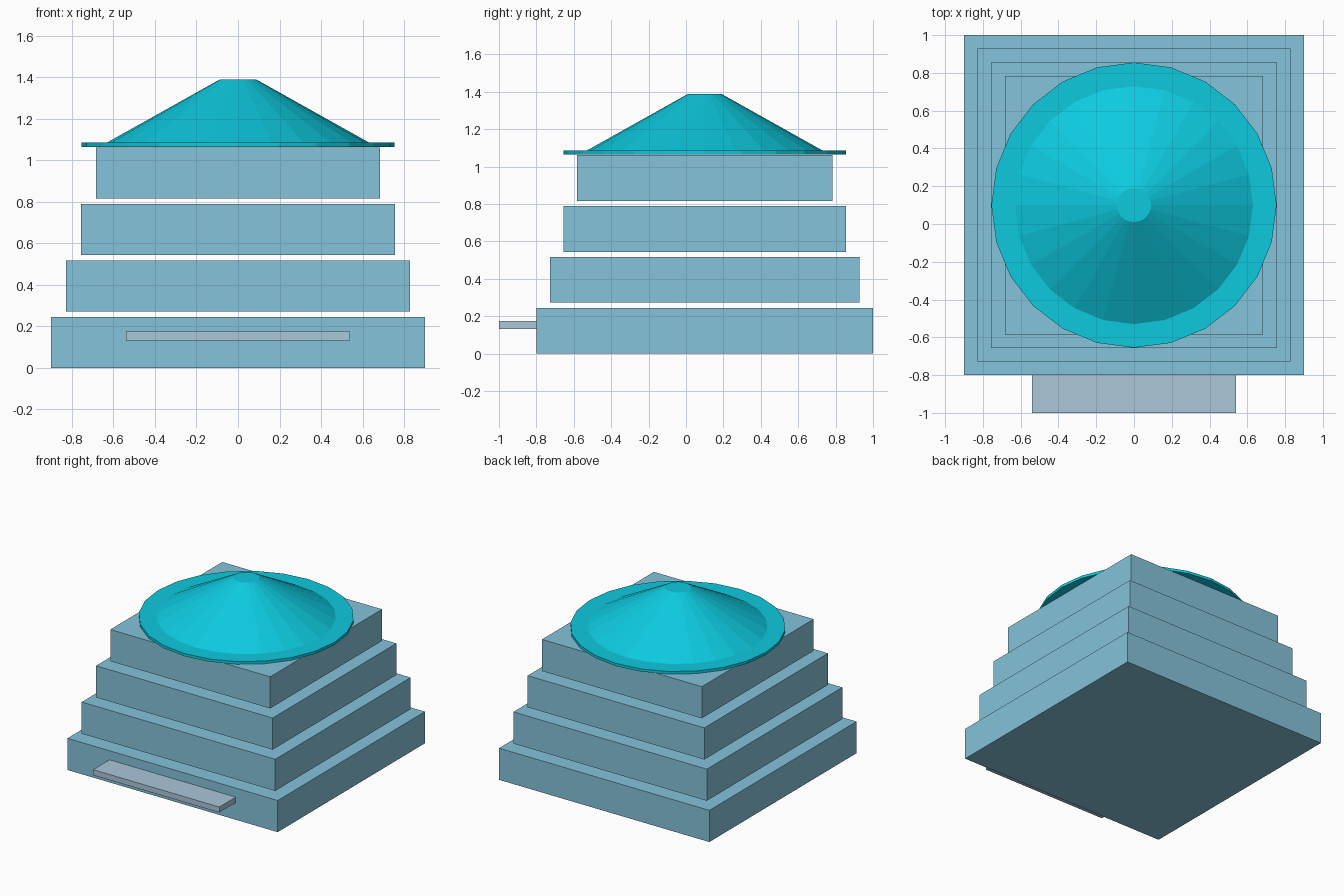
import bpy

if "Cube" in bpy.data.objects:
    bpy.data.objects.remove(bpy.data.objects["Cube"])

CY = 0.1  # tower centre along y


def material(name, rgb):
    m = bpy.data.materials.new(name)
    m.diffuse_color = (*rgb, 1.0)
    m.use_nodes = True
    m.node_tree.nodes["Principled BSDF"].inputs["Base Color"].default_value = m.diffuse_color
    return m


wall_mat = material("pale_blue", (0.235, 0.546, 0.708))
roof_mat = material("cyan", (0.004, 0.59, 0.74))
step_mat = material("grey_blue", (0.41, 0.57, 0.70))


def box(name, x, y, z, mat):
    """Box spanning the given (min, max) ranges."""
    bpy.ops.mesh.primitive_cube_add(size=1, location=[(a + b) / 2 for a, b in (x, y, z)])
    ob = bpy.context.object
    ob.name = name
    ob.scale = [b - a for a, b in (x, y, z)]
    bpy.ops.object.transform_apply(location=False, rotation=False, scale=True)
    ob.data.materials.append(mat)


def frustum(name, r1, r2, z0, z1, mat):
    """24-sided flat-faced disc or cone between two heights."""
    bpy.ops.mesh.primitive_cone_add(vertices=24, radius1=r1, radius2=r2, depth=z1 - z0,
                                    location=(0, CY, (z0 + z1) / 2))
    ob = bpy.context.object
    ob.name = name
    ob.data.materials.append(mat)


# Four floating square tiers, each narrower than the one below
for i in range(4):
    h = 0.9 - 0.072 * i
    z = 0.2723 * i
    box(f"tier_{i + 1}", (-h, h), (CY - h, CY + h), (z, z + 0.245), wall_mat)

# Entrance slab on the front of the lowest tier
box("entrance_slab", (-0.54, 0.54), (-1.0, -0.8), (0.132, 0.175), step_mat)

# Roof: thin round brim and truncated cone
frustum("roof_brim", 0.755, 0.755, 1.065, 1.086, roof_mat)
frustum("roof_cone", 0.63, 0.09, 1.086, 1.388, roof_mat)
